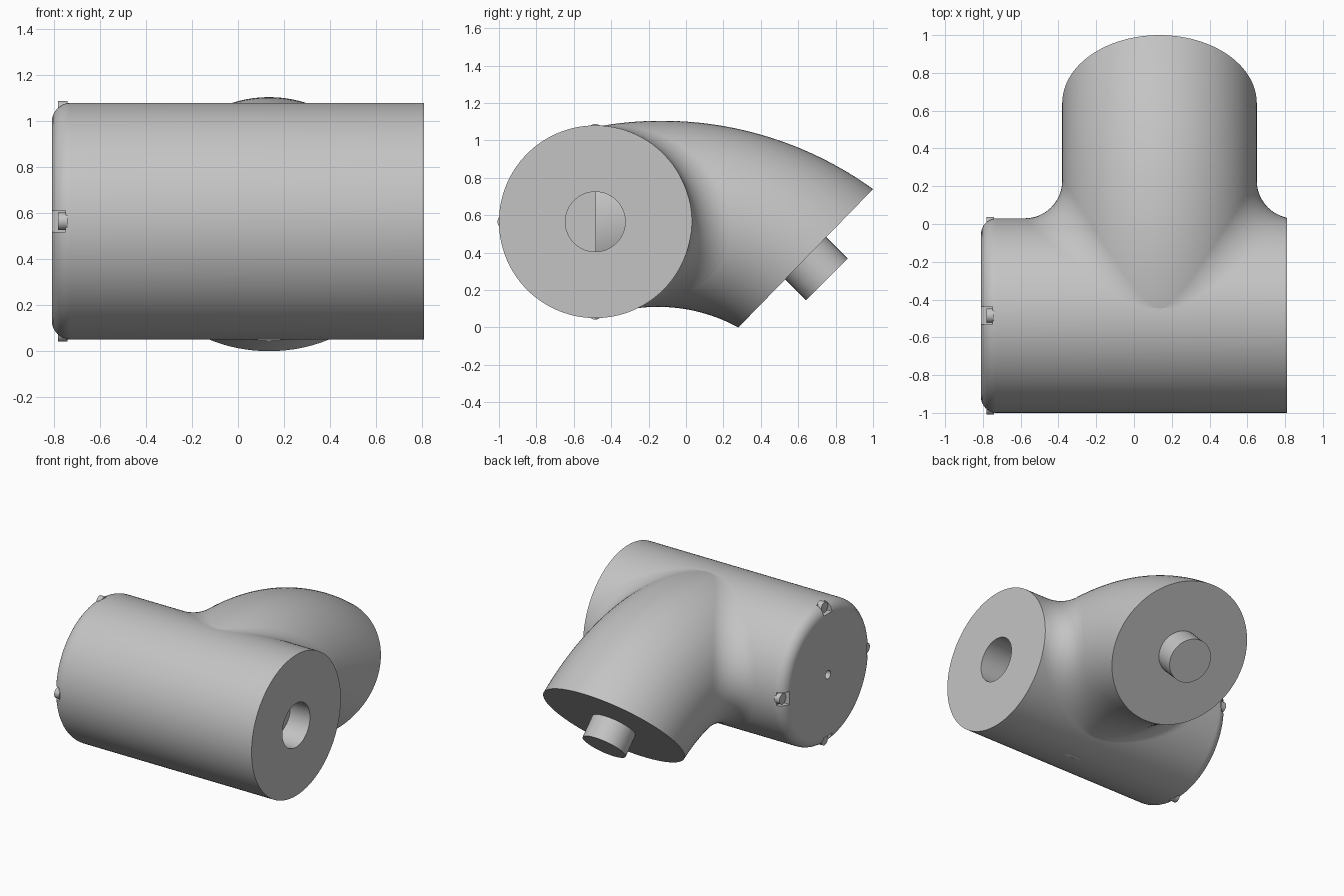
import bpy, bmesh
from math import sin, cos, sqrt, pi, atan2, hypot, radians
from mathutils import Vector, Matrix

if "Cube" in bpy.data.objects:
    bpy.data.objects.remove(bpy.data.objects["Cube"])

R = 0.515                  # radius shared by both tubes
CY, CZ = -0.485, 0.565     # axis of the main barrel
BX = 0.135                 # centre of the branch in x
END = 0.81                 # half length of the barrel
FILLET = 0.2

grey = bpy.data.materials.new("light_grey")
grey.use_nodes = True
grey.diffuse_color = (0.55, 0.55, 0.55, 1)
grey.node_tree.nodes["Principled BSDF"].inputs["Base Color"].default_value = grey.diffuse_color


def make(name, bm):
    mesh = bpy.data.meshes.new(name)
    bm.to_mesh(mesh)
    bm.free()
    mesh.materials.append(grey)
    ob = bpy.data.objects.new(name, mesh)
    bpy.context.collection.objects.link(ob)
    return ob


def activate(ob):
    bpy.ops.object.select_all(action='DESELECT')
    ob.select_set(True)
    bpy.context.view_layer.objects.active = ob


def smooth(ob):
    activate(ob)
    bpy.ops.object.shade_smooth_by_angle(angle=radians(30))
    return ob


def skin(bm, rows, closed):
    """Join rows of points with quads."""
    verts = [[bm.verts.new(p) for p in row] for row in rows]
    n = len(rows[0])
    for a, b in zip(verts, verts[1:]):
        for i in range(n if closed else n - 1):
            j = (i + 1) % n
            bm.faces.new((a[i], a[j], b[j], b[i]))
    return verts


def cylinder(name, centre, direction, radius, depth):
    bm = bmesh.new()
    rot = Vector(direction).to_track_quat('Z', 'Y').to_matrix().to_4x4()
    bmesh.ops.create_cone(bm, cap_ends=True, segments=48, radius1=radius, radius2=radius,
                          depth=depth, matrix=Matrix.Translation(centre) @ rot)
    return smooth(make(name, bm))


# Main barrel: turned profile with rounded cap, pilot hole and socket
edge = 0.08
profile = [(-0.72, 0), (-0.72, 0.03), (-END, 0.03)]
profile += [(-END + edge - edge * cos(k * pi / 16), R - edge + edge * sin(k * pi / 16))
            for k in range(9)]
profile += [(END, R), (END, 0.16), (0.4, 0.16), (0.4, 0)]
SEG = 128
bm = bmesh.new()
skin(bm, [[(x, CY + r * cos(2 * pi * i / SEG), CZ + r * sin(2 * pi * i / SEG))
           for i in range(SEG)] for x, r in profile], True)
bmesh.ops.remove_doubles(bm, verts=bm.verts, dist=1e-5)
bmesh.ops.recalc_face_normals(bm, faces=bm.faces)
barrel = make("main_barrel", bm)

# Four rim notches, each holding a small screw
bm = bmesh.new()
for k in range(4):
    turn = Matrix.Translation((0, CY, CZ)) @ Matrix.Rotation(k * pi / 2, 4, 'X')
    bmesh.ops.create_cube(bm, size=1, matrix=turn @ Matrix.Translation((-0.80, 0, 0.50))
                          @ Matrix.Diagonal((0.1, 0.095, 0.11, 1)))
    cylinder("rim_screw", turn @ Vector((-0.762, 0, 0.485)), (1, 0, 0), 0.038, 0.04)
cutter = make("notch_cutter", bm)
cutter.hide_render = True
cut = barrel.modifiers.new("notches", 'BOOLEAN')
cut.operation, cut.solver, cut.object = 'DIFFERENCE', 'EXACT', cutter
activate(barrel)
bpy.ops.object.modifier_apply(modifier="notches")
bpy.data.objects.remove(cutter)
smooth(barrel)


# Branch: elliptical sections spanning an upper and a lower arc
def arc(t, y_end, y_peak, z_peak, radius):
    y = CY + (y_end - CY) * t
    return Vector((0, y, z_peak - radius + sqrt(radius ** 2 - (y - y_peak) ** 2)))


def branch(t, a, side=1):
    top = arc(t, 1.0, -0.13, 1.105, 1.93)
    low = arc(t, 0.28, -0.15, 0.11, 0.895)
    p = (top + low) / 2 + (top - low) / 2 * sin(a)
    p.x = BX + side * R * cos(a)
    return p


bm = bmesh.new()
rows = skin(bm, [[branch(k / 32, 2 * pi * i / 96) for i in range(96)] for k in range(33)], True)
bm.faces.new(rows[-1])
bm.faces.new(rows[0])
bmesh.ops.recalc_face_normals(bm, faces=bm.faces)
smooth(make("branch_elbow", bm))


# Blend between the barrel and the branch
def solve(test):
    lo, hi = 0.0, 1.0
    for _ in range(30):
        mid = (lo + hi) / 2
        lo, hi = (lo, mid) if test(mid) else (mid, hi)
    return hi


def blend_row(a, side):
    def outside(t):
        p = branch(t, a)
        return hypot(p.y - CY, p.z - CZ) > R
    corner = branch(solve(outside), a, side)
    s = sin(a)
    q = sqrt(1 + s * s)
    reach = FILLET * cos(a) / q
    along, around = reach / q, reach * s / q / R
    th = atan2(corner.z - CZ, corner.y - CY) + around
    start = Vector((corner.x + side * along, CY + R * cos(th), CZ + R * sin(th)))
    t = solve(lambda t: branch(t, a + around).y > corner.y + along)
    stop = branch(t, a + around, side)
    w = sqrt((1 + s * s) / 2)
    row = []
    for k in range(13):
        u = k / 12
        b0, b1, b2 = (1 - u) ** 2, 2 * u * (1 - u) * w, u * u
        p = (start * b0 + corner * b1 + stop * b2) / (b0 + b1 + b2)
        p.x = min(p.x, END)
        row.append(p)
    return row


for side, name in ((1, "left_blend"), (-1, "right_blend")):
    bm = bmesh.new()
    skin(bm, [blend_row(radians(-86 + 172 * i / 64), side) for i in range(65)], False)
    bm.normal_update()
    if sum(f.normal.y * f.calc_area() for f in bm.faces) < 0:
        bmesh.ops.reverse_faces(bm, faces=bm.faces)
    smooth(make(name, bm))

# Peg on the slanted end of the branch
step = Vector((0, 1, -1)).normalized()
cylinder("end_peg", Vector((BX, 0.64, 0.37)) + step * 0.07, step, 0.157, 0.18)
